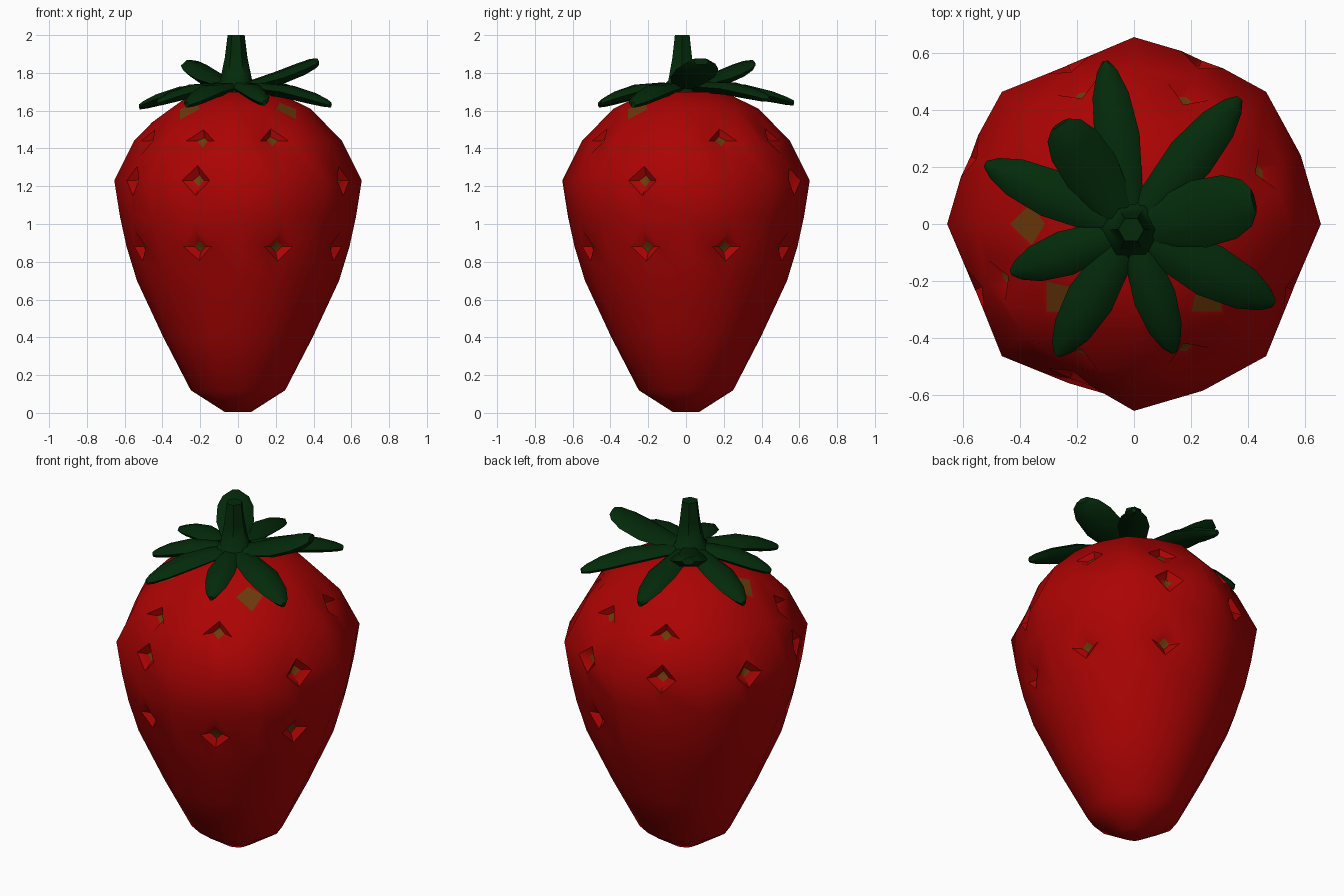
import bpy, bmesh, math
from mathutils import Vector

if "Cube" in bpy.data.objects:
    bpy.data.objects.remove(bpy.data.objects["Cube"])


def material(name, rgb):
    m = bpy.data.materials.new(name)
    m.use_nodes = True
    m.diffuse_color = (*rgb, 1)
    bsdf = next(n for n in m.node_tree.nodes if n.type == "BSDF_PRINCIPLED")
    bsdf.inputs["Base Color"].default_value = (*rgb, 1)
    return m


red = material("berry red", (0.41, 0.001, 0.001))
brown = material("seed brown", (0.15, 0.042, 0.003))
green = material("leaf green", (0.001, 0.023, 0.003))


def finish(bm, name, mats, angle):
    bmesh.ops.recalc_face_normals(bm, faces=bm.faces)
    mesh = bpy.data.meshes.new(name)
    bm.to_mesh(mesh)
    bm.free()
    obj = bpy.data.objects.new(name, mesh)
    bpy.context.collection.objects.link(obj)
    for m in mats:
        mesh.materials.append(m)
    bpy.ops.object.select_all(action="DESELECT")
    obj.select_set(True)
    bpy.context.view_layer.objects.active = obj
    bpy.ops.object.shade_smooth_by_angle(angle=math.radians(angle))
    return obj


def loft(bm, rings):
    """Skin a list of point rings and close both ends."""
    rows = [[bm.verts.new(p) for p in ring] for ring in rings]
    n = len(rows[0])
    for a, b in zip(rows, rows[1:]):
        for i in range(n):
            j = (i + 1) % n
            bm.faces.new((a[i], a[j], b[j], b[i]))
    bm.faces.new(rows[0][::-1])
    bm.faces.new(rows[-1])
    return rows


def polar(r, a, z):
    return Vector((r * math.cos(a), r * math.sin(a), z))


# Berry: rounded octagon lathe
SIDES = 16
STEP = math.tau / SIDES
profile = [(0.07, 0.005), (0.25, 0.12), (0.395, 0.4), (0.535, 0.7), (0.59, 0.88),
           (0.625, 1.04), (0.655, 1.23), (0.55, 1.44), (0.385, 1.61), (0.2, 1.7)]
bm = bmesh.new()
rows = loft(bm, [[polar(r * (0.965 if k % 2 else 1), k * STEP, z) for k in range(SIDES)]
                 for r, z in profile])

# Broad hollows around some of the seeds: row, column, depth
for row, col, depth in [(6, 11, 0.06), (3, 11, 0.03), (6, 9, 0.03), (6, 15, 0.03),
                        (7, 3, 0.03), (7, 13, 0.03), (7, 1, 0.02), (6, 5, 0.03)]:
    rows[row][col].co -= polar(depth, col * STEP, 0)

# Seed pits: a cut corner, sunk to a small brown floor
pits = {4: (1, 3, 9, 11, 13, 15), 6: (3, 5, 7, 9, 11, 15),
        7: (1, 3, 5, 9, 11, 13), 8: (8, 10, 14)}
for row, cols in pits.items():
    for col in cols:
        v = rows[row][col]
        centre = v.co.copy()
        size, rim, depth = (0.1, 0.016, 0) if row == 8 else (0.08, 0.034, 0.035)
        cut = bmesh.ops.bevel(bm, geom=[v], offset=size, segments=1,
                              affect="VERTICES", clamp_overlap=True)
        floor = min(cut["faces"], key=lambda f: (f.calc_center_median() - centre).length)
        bmesh.ops.inset_region(bm, faces=[floor], thickness=rim, use_even_offset=True)
        for w in floor.verts:
            w.co -= polar(depth, col * STEP, 0)
        floor.material_index = 1
finish(bm, "berry_body", [red, brown], 48)

# Leaves: flattened, pointed or blunt blades around the stem
HUB = Vector((-0.01, -0.02, 1.72))
LENS = [(1, 0), (0.5, 0.5), (-0.5, 0.5), (-1, 0), (-0.5, -0.5), (0.5, -0.5)]
POINTED = [(0, 0.6), (0.25, 0.78), (0.55, 1), (0.8, 0.8), (0.94, 0.45), (1, 0.15)]
BLUNT = [(0, 0.5), (0.25, 0.7), (0.55, 1), (0.8, 0.95), (0.94, 0.7), (1, 0.35)]


def leaf(index, x, y, z, half_width, blade):
    tip = Vector((x, y, z))
    run = tip - HUB
    side = Vector((-run.y, run.x, 0)).normalized()
    up = run.cross(side).normalized()
    rise = 0.03 if z < HUB.z else -0.02
    bm = bmesh.new()
    rings = []
    for t, w in blade:
        mid = HUB + run * t + Vector((0, 0, rise * math.sin(math.pi * t)))
        rings.append([mid + side * (u * w * half_width) + up * (v * 0.065 * (0.3 + 0.7 * w))
                      for u, v in LENS])
    loft(bm, rings)
    finish(bm, f"leaf_{index}", [green], 50)


leaves = [(-0.1, 0.57, 1.64, 0.08, POINTED), (0.37, 0.44, 1.66, 0.085, POINTED),
          (0.42, 0.08, 1.86, 0.12, BLUNT), (0.49, -0.28, 1.63, 0.095, POINTED),
          (0.14, -0.45, 1.64, 0.075, POINTED), (-0.27, -0.46, 1.63, 0.085, POINTED),
          (-0.43, -0.17, 1.64, 0.08, POINTED), (-0.52, 0.21, 1.62, 0.085, POINTED),
          (-0.26, 0.35, 1.85, 0.1, BLUNT)]
for i, spec in enumerate(leaves, 1):
    leaf(i, *spec)

# Stem: flared six-sided stalk on the leaf hub
bm = bmesh.new()
loft(bm, [[polar(r, k * math.tau / 6, z) + Vector((HUB.x, HUB.y, 0)) for k in range(6)]
          for r, z in [(0.14, 1.68), (0.12, 1.73), (0.085, 1.76), (0.06, 1.88), (0.045, 2.0)]])
finish(bm, "stem", [green], 50)
